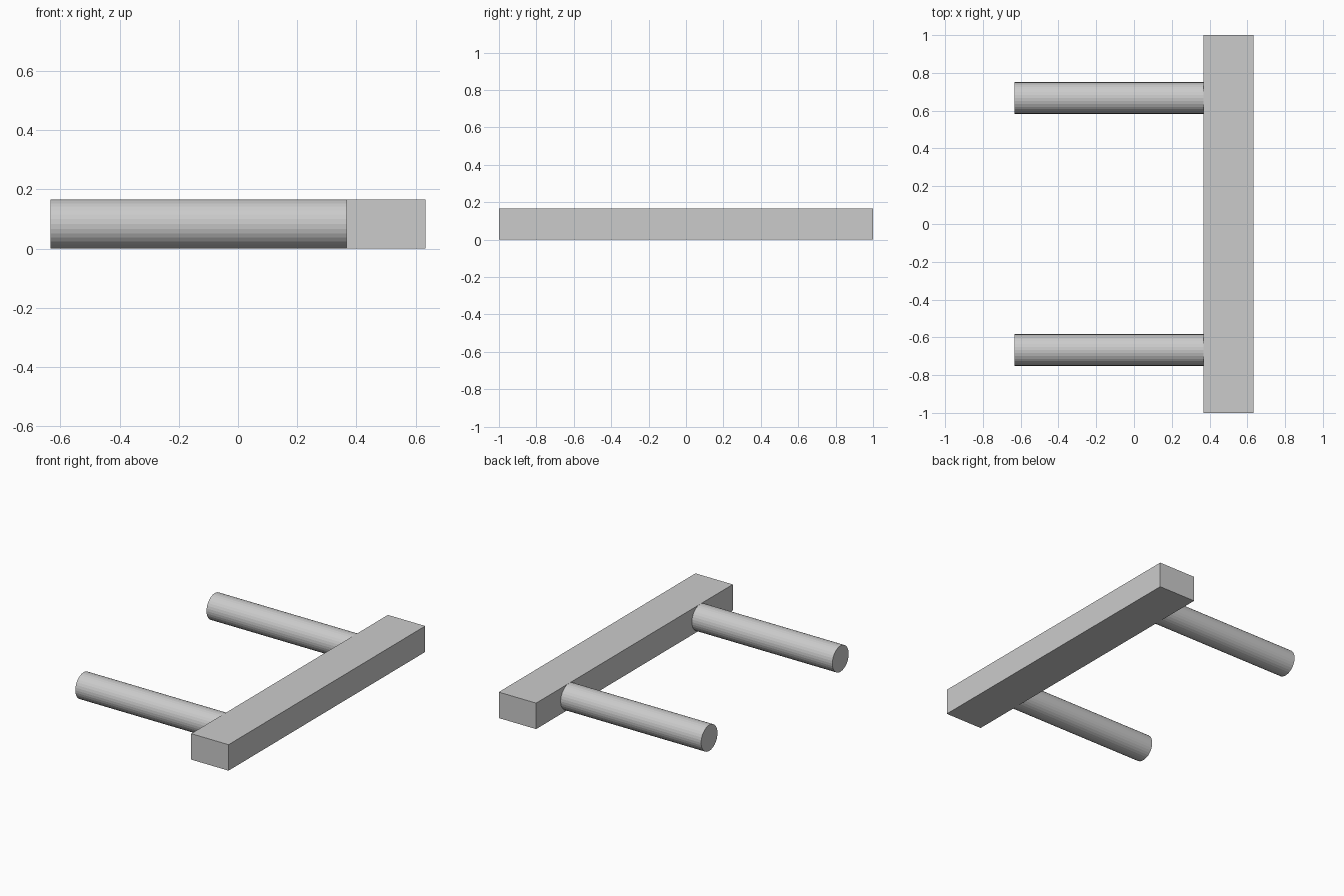
import bpy
import math

if "Cube" in bpy.data.objects:
    bpy.data.objects.remove(bpy.data.objects["Cube"])

HEIGHT = 0.167          # bar thickness and peg diameter
BAR_X0, BAR_X1 = 0.367, 0.633
PEG_X0 = -0.633
PEG_Y = 0.667

# Long rectangular bar
bpy.ops.mesh.primitive_cube_add(size=1, location=((BAR_X0 + BAR_X1) / 2, 0, HEIGHT / 2))
bar = bpy.context.object
bar.name = "crossbar"
bar.scale = (BAR_X1 - BAR_X0, 2, HEIGHT)
bpy.ops.object.transform_apply(location=False, rotation=False, scale=True)

# Two round pegs reaching from the bar's side face
for name, side in (("front_peg", -1), ("back_peg", 1)):
    bpy.ops.mesh.primitive_cylinder_add(
        vertices=32, radius=HEIGHT / 2, depth=BAR_X0 - PEG_X0,
        location=((PEG_X0 + BAR_X0) / 2, side * PEG_Y, HEIGHT / 2),
        rotation=(0, math.pi / 2, 0))
    bpy.context.object.name = name
